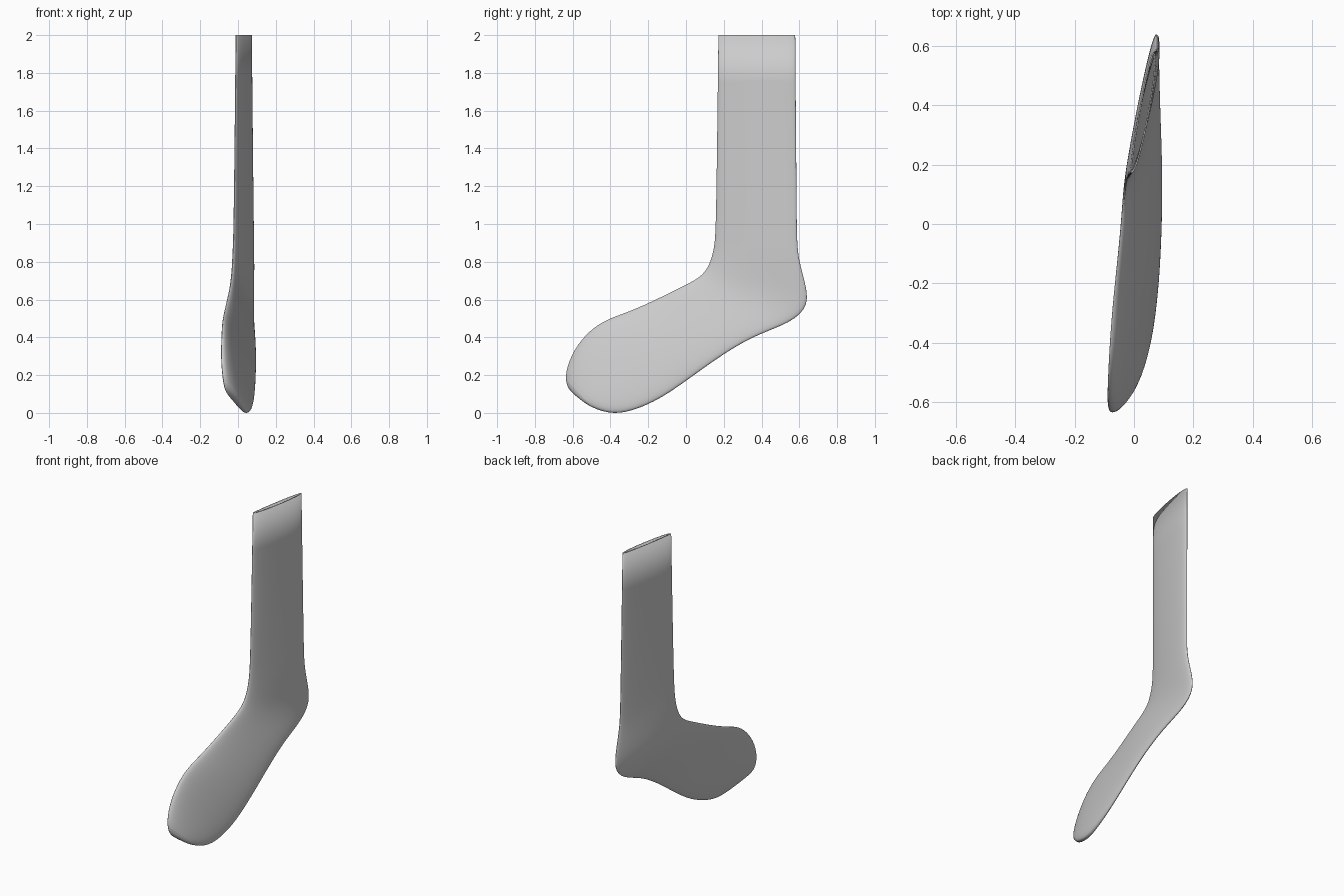
import bpy, bmesh
from math import sin, cos, pi, sqrt
from mathutils import Vector

cube = bpy.data.objects.get("Cube")
if cube:
    bpy.data.objects.remove(cube)

grey = bpy.data.materials.new("knit grey")
grey.use_nodes = True
colour = (0.6, 0.6, 0.6, 1)
grey.diffuse_color = colour
grey.node_tree.nodes["Principled BSDF"].inputs["Base Color"].default_value = colour

# Sections from cuff to toe: instep edge (x, y, z) and sole edge (x, y, z)
SECTIONS = [
    ((-.01, .17, 2), (.065, .58, 2)),
    ((-.02, .158, 1), (.075, .588, 1)),
    ((-.025, .15, .87), (.078, .59, .84)),
    ((-.03, .115, .76), (.077, .63, .7)),
    ((-.035, .06, .71), (.075, .658, .57)),
    ((-.04, -.02, .67), (.074, .56, .475)),
    ((-.05, -.12, .62), (.08, .36, .41)),
    ((-.07, -.3, .535), (.088, .15, .28)),
    ((-.08, -.45, .49), (.08, -.1, .09)),
    ((-.084, -.56, .39), (.066, -.25, .02)),
    ((-.084, -.622, .28), (.045, -.38, -.014)),
    ((-.074, -.646, .17), (.01, -.51, .03)),
    ((-.062, -.61, .11), (-.03, -.57, .08)),
]
SIDES = 28


def section_ring(bm, instep, sole, progress):
    """Lens-shaped loop, fuller towards the foot and on the +x side."""
    start, end = Vector(instep), Vector(sole)
    taper = min(1, 1.6 * sqrt((end - start).length))
    left = (.024 + .02 * progress) * taper
    right = (.012 + .016 * progress) * taper
    ring = []
    for i in range(SIDES):
        angle = 2 * pi * i / SIDES
        side = sin(angle)
        bulge = abs(side) ** .8 * (left if side > 0 else -right)
        point = start.lerp(end, (1 - cos(angle)) / 2)
        ring.append(bm.verts.new(point + Vector((bulge, 0, 0))))
    return ring


bm = bmesh.new()
last = len(SECTIONS) - 1
rings = [section_ring(bm, instep, sole, n / last)
         for n, (instep, sole) in enumerate(SECTIONS)]
for upper, lower in zip(rings, rings[1:]):
    for i in range(SIDES):
        j = (i + 1) % SIDES
        bm.faces.new((upper[i], upper[j], lower[j], lower[i]))

# Close the toe
bm.faces.new(rings[-1])
bmesh.ops.recalc_face_normals(bm, faces=bm.faces)

mesh = bpy.data.meshes.new("sock")
bm.to_mesh(mesh)
bm.free()
mesh.materials.append(grey)
sock = bpy.data.objects.new("sock", mesh)
bpy.context.collection.objects.link(sock)

# Smooth fabric with a thin wall around the open cuff
smooth = sock.modifiers.new("smooth", "SUBSURF")
smooth.levels = smooth.render_levels = 2
wall = sock.modifiers.new("wall", "SOLIDIFY")
wall.thickness = .005
wall.offset = -1

bpy.context.view_layer.objects.active = sock
sock.select_set(True)
bpy.ops.object.shade_smooth_by_angle(angle=pi / 4)
